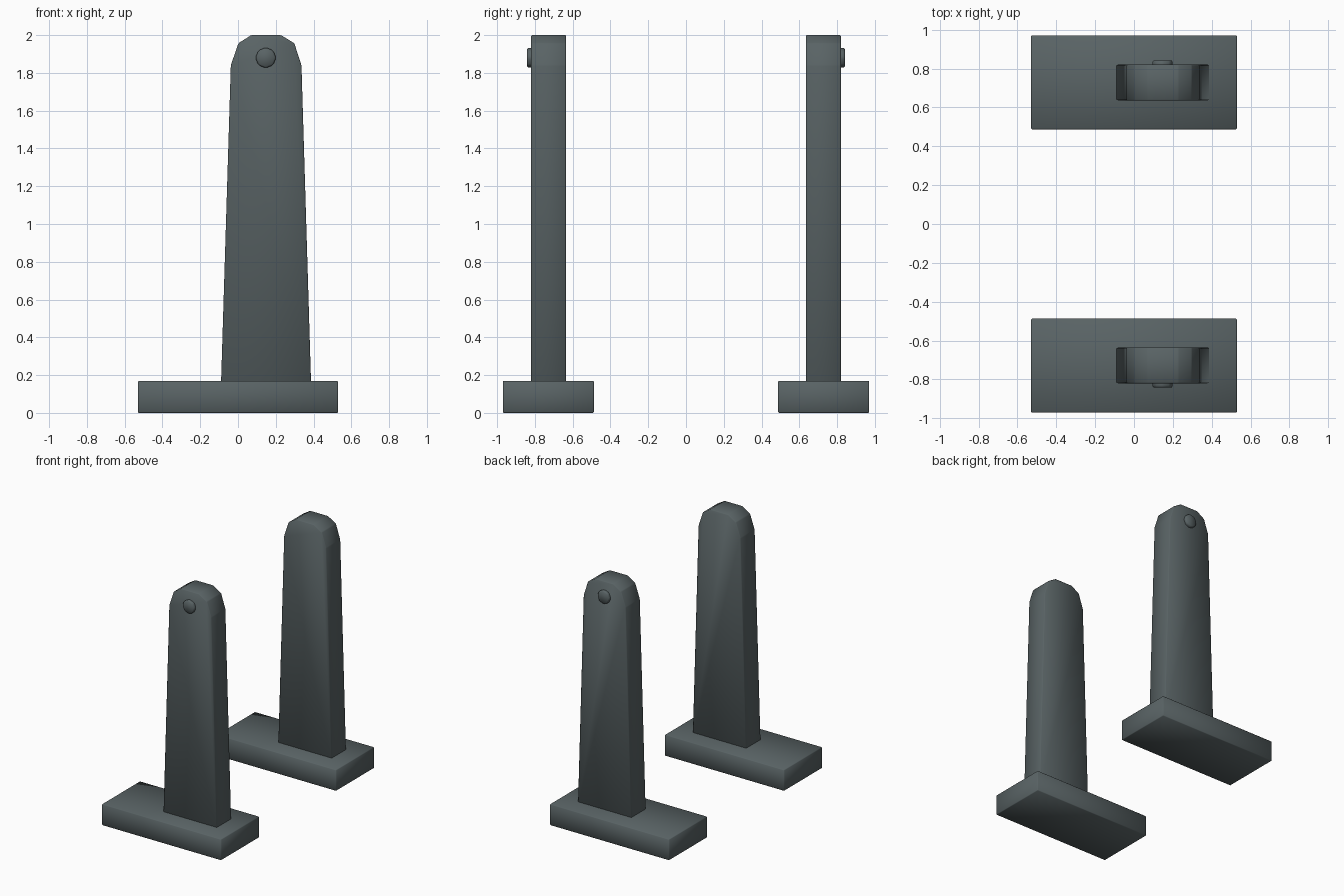
import bpy, bmesh, math

if "Cube" in bpy.data.objects:
    bpy.data.objects.remove(bpy.data.objects["Cube"])

slate = bpy.data.materials.new("dark slate grey")
slate.diffuse_color = (0.10, 0.125, 0.13, 1)
slate.use_nodes = True
slate.node_tree.nodes["Principled BSDF"].inputs["Base Color"].default_value = slate.diffuse_color


def prism(name, profile, y0, y1, bevel):
    """Extrude an x-z profile from y0 to y1, with softened edges."""
    bm = bmesh.new()
    face = bm.faces.new([bm.verts.new((x, y0, z)) for x, z in profile])
    ext = bmesh.ops.extrude_face_region(bm, geom=[face])
    for v in ext["geom"]:
        if isinstance(v, bmesh.types.BMVert):
            v.co.y = y1
    bmesh.ops.recalc_face_normals(bm, faces=bm.faces)
    bmesh.ops.bevel(bm, geom=list(bm.edges), offset=bevel, segments=1,
                    profile=0.5, affect='EDGES')
    bmesh.ops.recalc_face_normals(bm, faces=bm.faces)
    for f in bm.faces:
        f.smooth = True
    me = bpy.data.meshes.new(name)
    bm.to_mesh(me)
    bm.free()
    me.materials.append(slate)
    ob = bpy.data.objects.new(name, me)
    bpy.context.collection.objects.link(ob)
    return ob


# Tapered post outline with a chamfered round top, and the pivot knob outline
post = [(-0.09, 0.15), (0.387, 0.15), (0.336, 1.84), (0.298, 1.957),
        (0.228, 2.0), (0.07, 2.0), (0.002, 1.957), (-0.038, 1.84)]
knob = [(0.147 + 0.055 * math.cos(math.radians(a)),
         1.88 + 0.055 * math.sin(math.radians(a))) for a in range(0, 360, 45)]
foot = [(-0.53, 0), (0.53, 0), (0.53, 0.17), (-0.53, 0.17)]

# Two mirrored stands, knobs facing outward
for side, s in (("front", -1), ("back", 1)):
    prism(side + "_foot", foot, s * 0.487, s * 0.97, 0.005)
    prism(side + "_post", post, s * 0.635, s * 0.82, 0.005)
    prism(side + "_knob", knob, s * 0.80, s * 0.842, 0.008)
